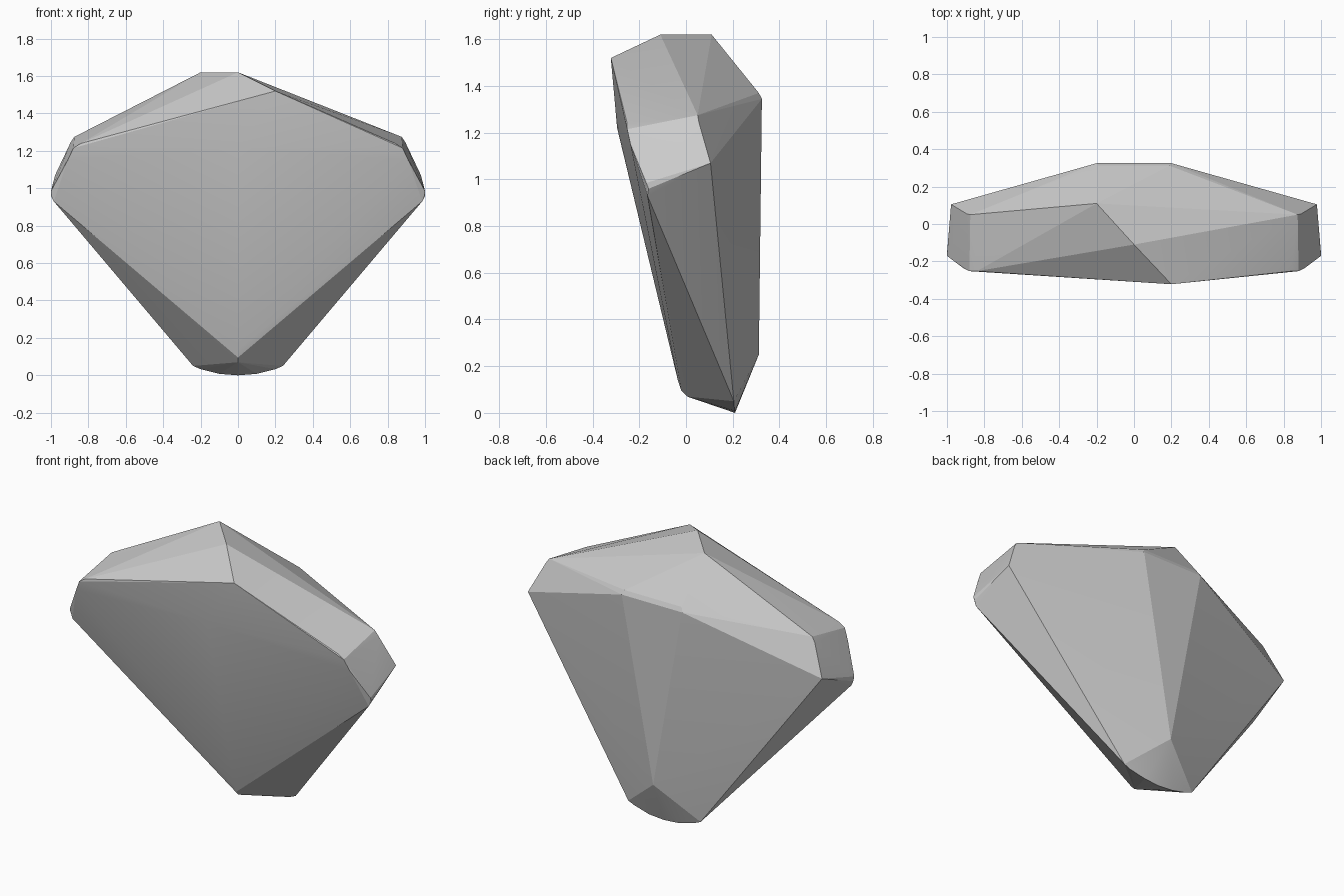
import bpy, bmesh, math

if "Cube" in bpy.data.objects:
    bpy.data.objects.remove(bpy.data.objects["Cube"])

# Corners on the centre plane or one-sided (the crown is lopsided)
single = [
    (-0.2, 0.11, 1.62), (0, -0.11, 1.62), (0.2, -0.322, 1.52),  # crown ridge
    (0, -0.295, 1.22),                                          # front belly
    (0, -0.035, 0.14), (0, -0.02, 0.095), (0, 0.005, 0.07),     # front tip
    (0, 0.21, 0.0), (0, 0.312, 0.25),                           # base and back tip
]
# Corners mirrored left and right
paired = [
    (0.2, 0.325, 1.345), (0.19, 0.312, 1.37),                   # back crown
    (0.875, 0.05, 1.275), (0.895, 0.055, 1.245),                # back shoulder
    (0.978, 0.105, 1.07),                                       # back girdle
    (0.84, -0.252, 1.24), (0.88, -0.252, 1.215), (0.91, -0.238, 1.15),  # front shoulder
    (1.0, -0.17, 0.985), (1.0, -0.16, 0.96), (0.985, -0.165, 0.93),     # front girdle
    (0.24, 0.205, 0.05), (0.2, 0.205, 0.033), (0.1, 0.21, 0.008),  # rounded base
]

points = single + [(s * x, y, z) for x, y, z in paired for s in (1, -1)]

# Faceted gem body as a convex hull
bm = bmesh.new()
for p in points:
    bm.verts.new(p)
hull = bmesh.ops.convex_hull(bm, input=bm.verts)
loose = [v for v in bm.verts if not v.link_faces]
bmesh.ops.delete(bm, geom=loose, context='VERTS')
bmesh.ops.dissolve_limit(bm, angle_limit=math.radians(1.5),
                         verts=bm.verts, edges=bm.edges)
bmesh.ops.recalc_face_normals(bm, faces=bm.faces)
mesh = bpy.data.meshes.new("gem_stone")
bm.to_mesh(mesh)
bm.free()

gem = bpy.data.objects.new("gem_stone", mesh)
bpy.context.collection.objects.link(gem)
bpy.context.view_layer.objects.active = gem
gem.select_set(True)

# Facets stay flat, only the small rounded strips blend
bpy.ops.object.shade_smooth_by_angle(angle=math.radians(8))
